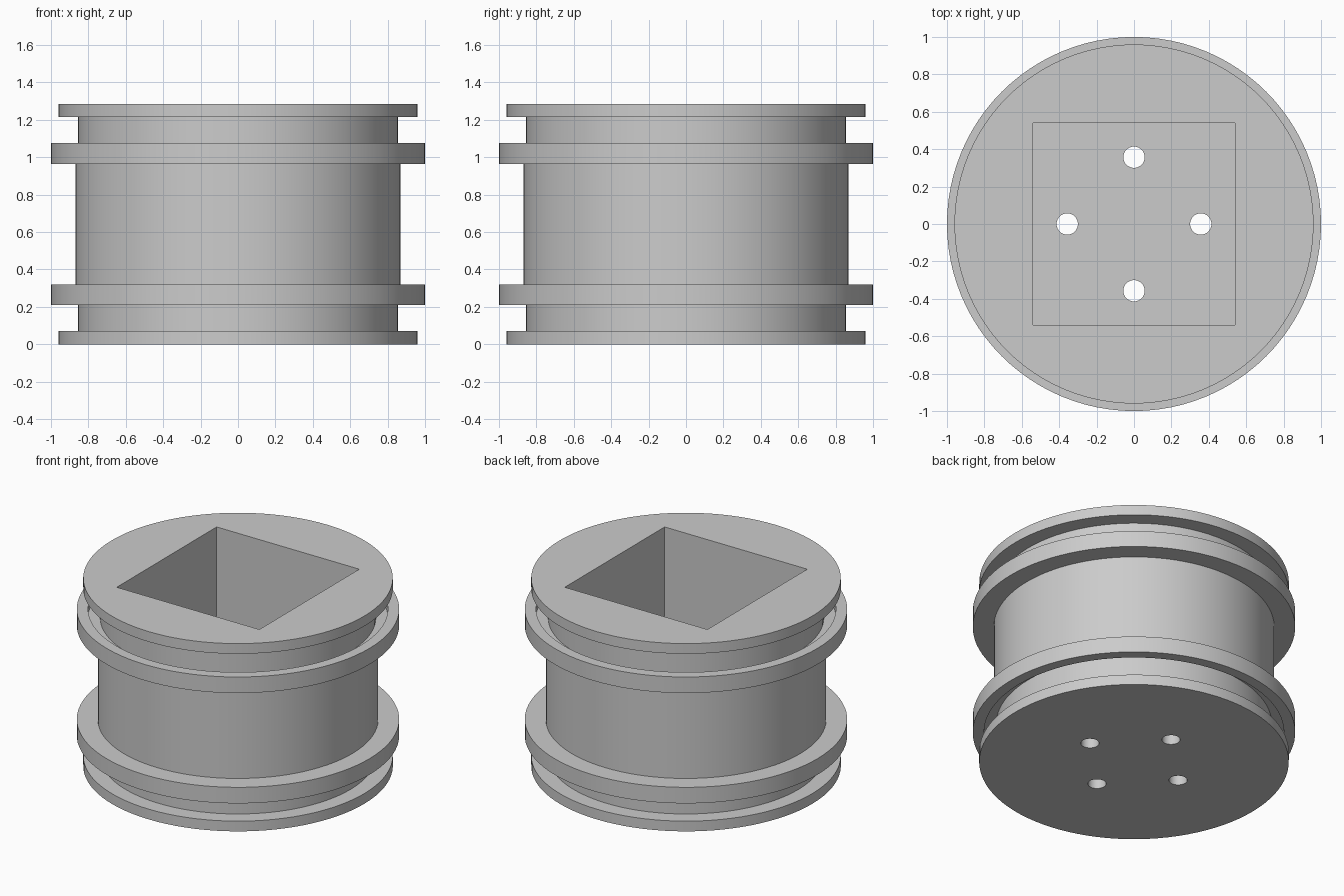
import bpy, math

if "Cube" in bpy.data.objects:
    bpy.data.objects.remove(bpy.data.objects["Cube"])

SEG = 96
HEIGHT = 1.285

# Lower half of the spool outline (radius, height), with an undercut in the flange
half = [(0.96, 0), (0.96, 0.07), (0.855, 0.07), (0.855, 0.27),
        (0.93, 0.27), (0.93, 0.21), (1.0, 0.21), (1.0, 0.32), (0.87, 0.32)]
profile = half + [(r, HEIGHT - z) for r, z in reversed(half)]


def lathe(name, outline):
    """Revolve an outline round z and cap both ends."""
    verts = [(r * math.cos(2 * math.pi * i / SEG), r * math.sin(2 * math.pi * i / SEG), z)
             for r, z in outline for i in range(SEG)]
    faces = []
    for k in range(len(outline) - 1):
        a, b = k * SEG, (k + 1) * SEG
        for i in range(SEG):
            j = (i + 1) % SEG
            faces.append((a + i, a + j, b + j, b + i))
    faces.append(tuple(reversed(range(SEG))))
    top = (len(outline) - 1) * SEG
    faces.append(tuple(range(top, top + SEG)))
    mesh = bpy.data.meshes.new(name)
    mesh.from_pydata(verts, [], faces)
    obj = bpy.data.objects.new(name, mesh)
    bpy.context.collection.objects.link(obj)
    return obj


def cut(target, cutter):
    """Subtract the cutter from the target and remove it."""
    mod = target.modifiers.new("cut", 'BOOLEAN')
    mod.operation = 'DIFFERENCE'
    mod.solver = 'EXACT'
    mod.object = cutter
    cutter.hide_render = True
    bpy.context.view_layer.objects.active = target
    bpy.ops.object.modifier_apply(modifier=mod.name)
    bpy.data.objects.remove(cutter)


spool = lathe("spool_body", profile)

# Square pocket, open at the top
FLOOR = 0.09
bpy.ops.mesh.primitive_cube_add(size=1, location=(0, 0, FLOOR + 1))
pocket = bpy.context.object
pocket.name = "pocket_cutter"
pocket.scale = (1.08, 1.08, 2)
cut(spool, pocket)

# Four bolt holes through the floor
for k in range(4):
    a = k * math.pi / 2
    bpy.ops.mesh.primitive_cylinder_add(vertices=32, radius=0.057, depth=0.6,
                                        location=(0.357 * math.cos(a), 0.357 * math.sin(a), 0))
    hole = bpy.context.object
    hole.name = "hole_cutter"
    cut(spool, hole)

# Smooth round walls, sharp rims
bpy.ops.object.select_all(action='DESELECT')
spool.select_set(True)
bpy.context.view_layer.objects.active = spool
bpy.ops.object.shade_smooth_by_angle(angle=math.radians(30))
